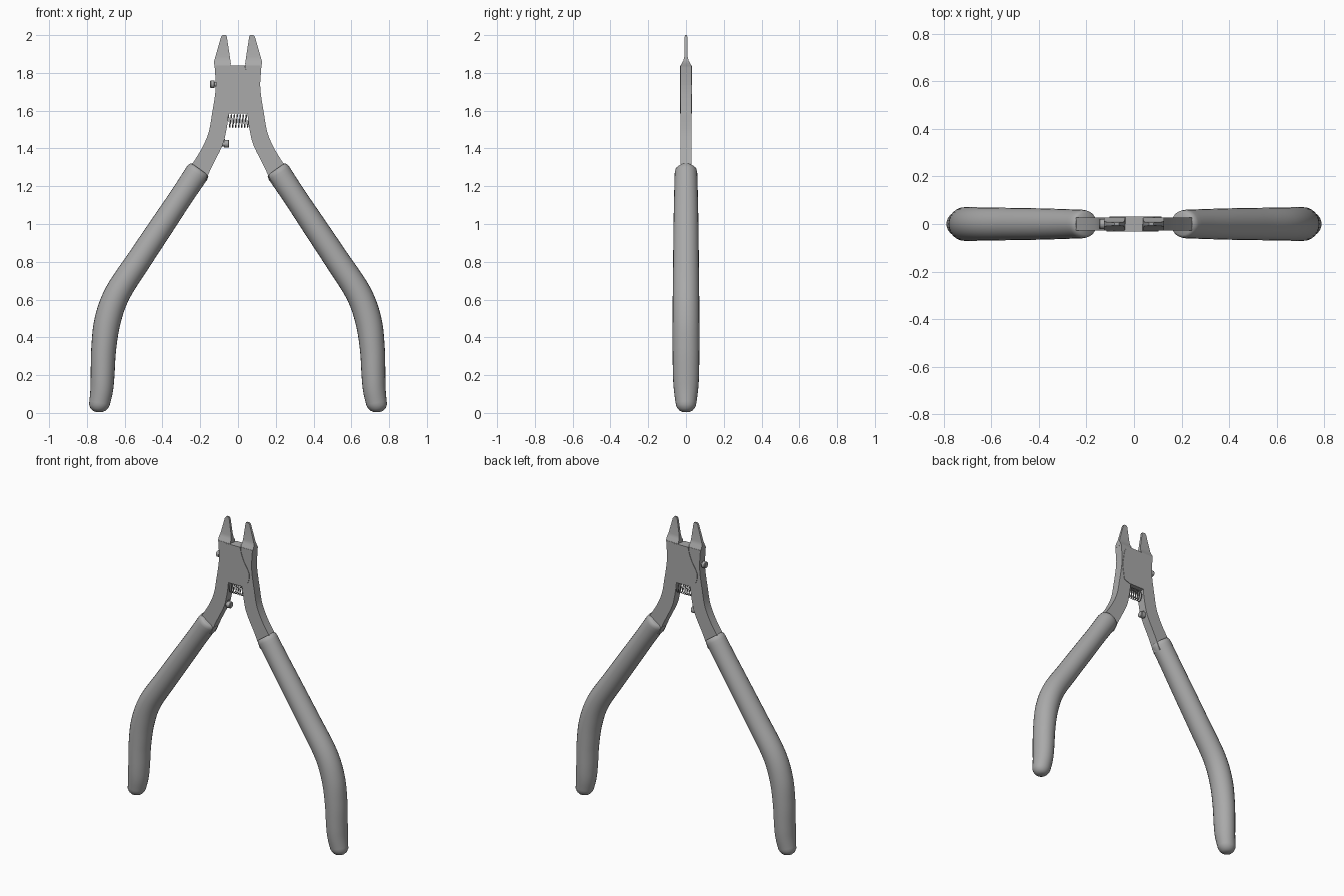
import bpy, bmesh, math
from mathutils import Vector, Matrix

if "Cube" in bpy.data.objects:
    bpy.data.objects.remove(bpy.data.objects["Cube"])

steel = bpy.data.materials.new("satin grey")
steel.diffuse_color = (0.40, 0.40, 0.40, 1)
steel.use_nodes = True
steel.node_tree.nodes["Principled BSDF"].inputs["Base Color"].default_value = steel.diffuse_color


def finish(bm, name, angle=35):
    bmesh.ops.recalc_face_normals(bm, faces=bm.faces)
    me = bpy.data.meshes.new(name)
    bm.to_mesh(me)
    bm.free()
    me.materials.append(steel)
    ob = bpy.data.objects.new(name, me)
    bpy.context.collection.objects.link(ob)
    bpy.context.view_layer.objects.active = ob
    ob.select_set(True)
    bpy.ops.object.shade_smooth_by_angle(angle=math.radians(angle))
    ob.select_set(False)
    return ob


def loft(name, rings, angle=35):
    bm = bmesh.new()
    vs = [[bm.verts.new(p) for p in r] for r in rings]
    n = len(vs[0])
    for a, b in zip(vs, vs[1:]):
        for i in range(n):
            bm.faces.new((a[i], a[(i + 1) % n], b[(i + 1) % n], b[i]))
    bm.faces.new(vs[0])
    bm.faces.new(vs[-1][::-1])
    return finish(bm, name, angle)


def prism(name, outline, y0, y1):
    return loft(name, [[(x, y, z) for x, z in outline] for y in (y0, y1)], 25)


def spline(pts, steps=6):
    # smooth curve through control tuples
    pts = [Vector(p) for p in pts]
    q = [2 * pts[0] - pts[1]] + pts + [2 * pts[-1] - pts[-2]]
    out = []
    for i in range(1, len(q) - 2):
        a, b, c, d = q[i - 1:i + 3]
        for k in range(steps):
            t = k / steps
            out.append(0.5 * (2 * b + (c - a) * t + (2 * a - 5 * b + 4 * c - d) * t * t
                              + (3 * b - a - 3 * c + d) * t ** 3))
    return out + [pts[-1]]


def tube(name, path, radii, n=24):
    # elliptical sweep in the xz plane: radii = (in plane, across y)
    rings = []
    for i, p in enumerate(path):
        t = (path[min(i + 1, len(path) - 1)] - path[max(i - 1, 0)]).normalized()
        s = Vector((t.z, 0, -t.x))
        r, ry = radii[i]
        rings.append([p + s * r * math.cos(a) + Vector((0, ry * math.sin(a), 0))
                      for a in (2 * math.pi * k / n for k in range(n))])
    return loft(name, rings, 50)


def knob(name, x, z, profile, tilt=0):
    # turned part along x from (offset, radius) pairs
    m = Matrix.Translation((x, 0, z)) @ Matrix.Rotation(tilt, 4, 'Y')
    return loft(name, [[m @ Vector((o, r * math.cos(a), r * math.sin(a)))
                        for a in (2 * math.pi * k / 16 for k in range(16))] for o, r in profile])


# Outer and inner edges of the steel arm
outer = [(0.117, 1.74), (0.122, 1.68), (0.138, 1.58), (0.157, 1.48), (0.20, 1.385), (0.275, 1.27)]
inner = [(0.18, 1.21), (0.14, 1.30), (0.085, 1.41), (0.065, 1.48), (0.05, 1.585), (0.045, 1.74)]
arm = [tuple(v) for v in spline(outer, 4)] + [tuple(v) for v in spline(inner, 4)]
arm += [(0.04, 1.84), (0.124, 1.84)]

# Lap joint plate: straight root on one arm, rounded lobe over the other
plate = [(-0.115, 1.70), (-0.104, 1.77), (-0.098, 1.80), (-0.083, 1.825), (-0.055, 1.839),
         (0.036, 1.839), (0.045, 1.80), (0.062, 1.755), (0.092, 1.705), (0.102, 1.68),
         (0.103, 1.655), (0.095, 1.625), (0.078, 1.602), (0.055, 1.585),
         (-0.06, 1.585), (-0.10, 1.60)]

# Grip centre line: x, z, in-plane radius, depth radius
grip = spline([(0.735, 0.04, 0.054, 0.053), (0.722, 0.12, 0.060, 0.064), (0.717, 0.20, 0.063, 0.069),
               (0.711, 0.34, 0.066, 0.071), (0.69, 0.49, 0.070, 0.071), (0.637, 0.635, 0.069, 0.070),
               (0.52, 0.815, 0.066, 0.068), (0.40, 0.995, 0.064, 0.066), (0.30, 1.145, 0.062, 0.063),
               (0.218, 1.268, 0.064, 0.060)])
bottom = [(0.735, 0.005, 0.018, 0.018), (0.735, 0.012, 0.034, 0.034), (0.735, 0.024, 0.046, 0.045)]
top = [(0.208, 1.284, 0.061, 0.057), (0.203, 1.291, 0.052, 0.046)]
grip = [Vector(p) for p in bottom] + grip + [Vector(p) for p in top]

for side, label in ((1, "right"), (-1, "left")):
    tube(label + "_grip", [Vector((side * g[0], 0, g[1])) for g in grip], [(g[2], g[3]) for g in grip])
    prism(label + "_arm", [(side * x, z) for x, z in arm], -0.028, 0.028)
    # Cutting jaw: thin blade flaring into a full-depth shoulder
    jaw = [(1.835, 0.040, 0.124, 0.028), (1.85, 0.038, 0.127, 0.023), (1.865, 0.040, 0.126, 0.014),
           (1.885, 0.043, 0.120, 0.009), (1.99, 0.059, 0.090, 0.007), (2.0, 0.063, 0.082, 0.006)]
    loft(label + "_jaw", [[(side * a, -d, z), (side * b, -d, z), (side * b, d, z), (side * a, d, z)]
                          for z, a, b, d in jaw], 30)
    # Front plate on one half, the half-turned copy on the other
    prism(("front" if side > 0 else "back") + "_joint_plate",
          [(side * x, z) for x, z in plate], -0.031 * side, 0)

# Return spring between the arms
N = 7 * 16
coil = [Vector((-0.055 + 0.11 * i / N, 0.024 * math.cos(i * math.pi / 8),
                1.545 + 0.034 * math.sin(i * math.pi / 8))) for i in range(N + 1)]
rings = []
for i, p in enumerate(coil):
    rad = Vector((0, math.cos(i * math.pi / 8), math.sin(i * math.pi / 8)))
    rings.append([p + 0.0025 * (rad * math.cos(a) + Vector((1, 0, 0)) * math.sin(a))
                  for a in (2 * math.pi * k / 6 for k in range(6))])
loft("return_spring", rings, 60)

# Adjusting screw on the outer side and stop screw on the inner side
knob("adjusting_screw", -0.148, 1.74, [(0, 0.017), (0.004, 0.021), (0.022, 0.021), (0.024, 0.013), (0.06, 0.013)])
knob("stop_screw", -0.11, 1.425, [(0, 0.014), (0.035, 0.014), (0.036, 0.021), (0.06, 0.021), (0.063, 0.017)])
knob("stop_collar", -0.10, 1.45, [(0, 0.02), (0.024, 0.02), (0.028, 0.015)], -0.4)
